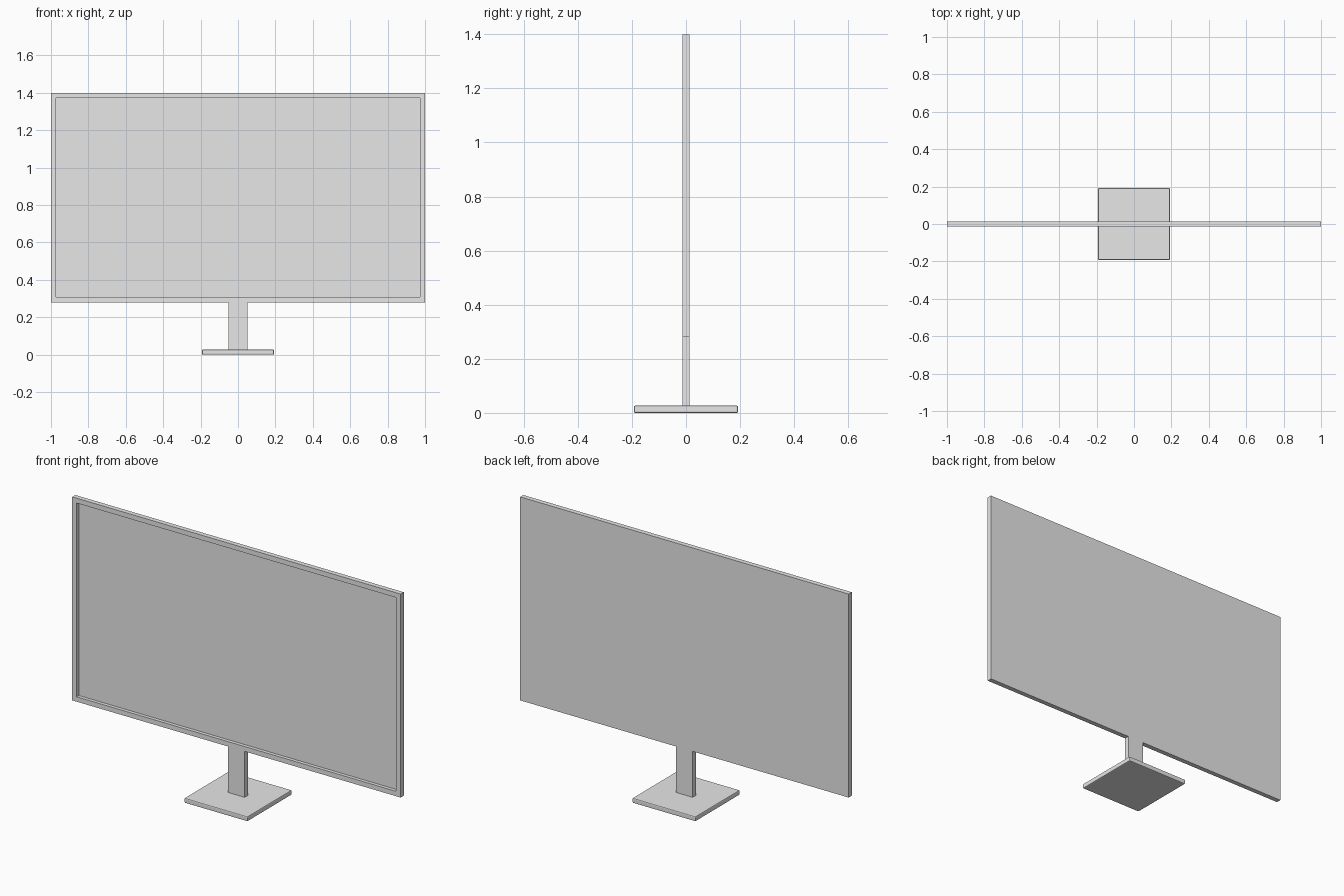
import bpy, bmesh
from mathutils import Matrix, Vector

cube = bpy.data.objects.get("Cube")
if cube:
    bpy.data.objects.remove(cube, do_unlink=True)

# Single plain grey finish
GREY = (0.8, 0.8, 0.8, 1)
grey = bpy.data.materials.new("light_grey")
grey.use_nodes = True
grey.diffuse_color = GREY
grey.node_tree.nodes["Principled BSDF"].inputs["Base Color"].default_value = GREY

THICK = 0.027
BASE_TOP = 0.027
PANEL_BOTTOM, PANEL_TOP = 0.28, 1.4


def box(name, width, depth, bottom, top, edit=None):
    """Box centred on x and y, optionally edited before it becomes an object."""
    bm = bmesh.new()
    bmesh.ops.create_cube(bm, size=1)
    bmesh.ops.scale(bm, vec=(width, depth, top - bottom), verts=bm.verts)
    bmesh.ops.translate(bm, vec=(0, 0, (top + bottom) / 2), verts=bm.verts)
    if edit:
        edit(bm)
    mesh = bpy.data.meshes.new(name)
    bm.to_mesh(mesh)
    bm.free()
    mesh.materials.append(grey)
    obj = bpy.data.objects.new(name, mesh)
    bpy.context.collection.objects.link(obj)
    return obj


def recess_screen(bm):
    """Inset the front face as a bezel and push the screen straight back."""
    front = min(bm.faces, key=lambda f: f.calc_center_median().y)
    bmesh.ops.inset_region(bm, faces=[front], thickness=0.038)
    pushed = bmesh.ops.extrude_face_region(bm, geom=[front])
    verts = [v for v in pushed["geom"] if isinstance(v, bmesh.types.BMVert)]
    bmesh.ops.translate(bm, vec=(0, 0.019, 0), verts=verts)
    if front.is_valid:
        bmesh.ops.delete(bm, geom=[front], context="FACES_ONLY")
    bmesh.ops.recalc_face_normals(bm, faces=bm.faces)


# Display panel with recessed screen
box("display_panel", 2, THICK, PANEL_BOTTOM, PANEL_TOP, recess_screen)

# Flat neck, flush with the panel
box("stand_neck", 0.1, THICK, BASE_TOP - 0.002, PANEL_BOTTOM)

# Square foot with softened edges
foot = box("stand_base", 0.385, 0.385, 0, BASE_TOP)
bevel = foot.modifiers.new("soft_edges", "BEVEL")
bevel.width = 0.005
bevel.segments = 2
